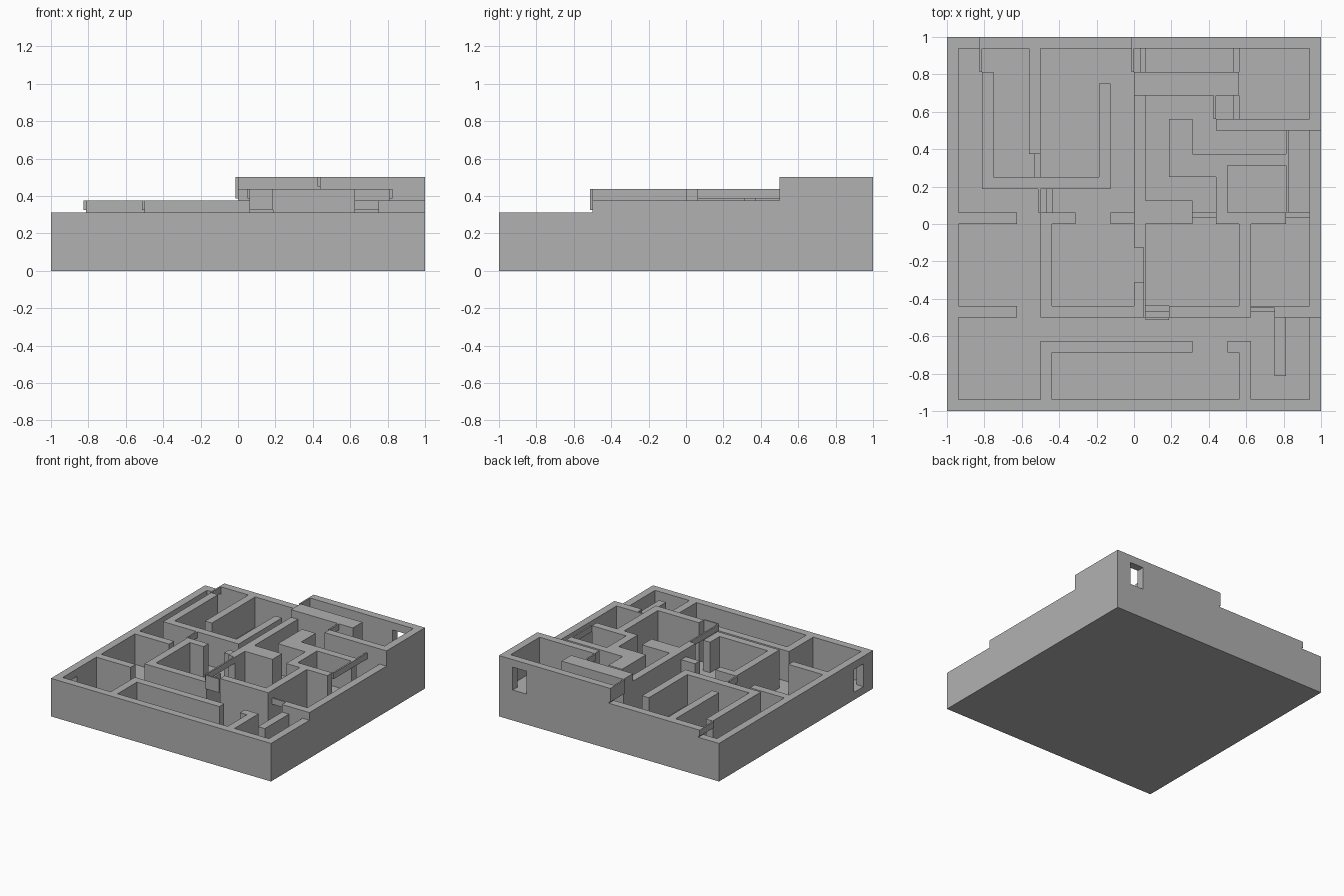
import bpy, bmesh
from mathutils import Vector

if "Cube" in bpy.data.objects:
    bpy.data.objects.remove(bpy.data.objects["Cube"], do_unlink=True)

UNIT = 1 / 16      # one wall thickness; the plan is 32 x 32 units
RISE = 4           # wall height above its floor, in units
THIN = 0.2         # gap below a hanging bar

grey = bpy.data.materials.new("stone_grey")
grey.use_nodes = True
grey.diffuse_color = (0.44, 0.44, 0.44, 1)
grey.node_tree.nodes["Principled BSDF"].inputs["Base Color"].default_value = grey.diffuse_color


def build(name, blocks):
    """Make one object from boxes given as (x0, y0, x1, y1, z0, z1) in plan units."""
    bm = bmesh.new()
    for x0, y0, x1, y1, z0, z1 in blocks:
        cube = bmesh.ops.create_cube(bm, size=1)
        size = Vector((x1 - x0, y1 - y0, z1 - z0))
        mid = Vector((x0 + x1 - 32, y0 + y1 - 32, z0 + z1)) / 2
        for v in cube["verts"]:
            v.co = Vector(a * b for a, b in zip(v.co, size)) + mid
            v.co *= UNIT
    mesh = bpy.data.meshes.new(name)
    bm.to_mesh(mesh)
    bm.free()
    mesh.materials.append(grey)
    bpy.context.collection.objects.link(bpy.data.objects.new(name, mesh))


def raised(level, plan):
    """Boxes standing on the ground up to the given height."""
    return [(*rect, 0, level) for rect in plan]


# Terraced floors, each one unit higher than the last
floors = [(0, 0, 32, 32, 0, 1), (9, 9, 31, 31, 0, 2), (8, 20, 31, 31, 0, 2),
          (17, 17, 31, 31, 0, 3), (25, 25, 31, 31, 0, 4)]
build("terraced_floor", floors)

# Half-height treads inside the doorways
build("treads_lower", raised(1.5, [(8.5, 17, 9, 19), (7.5, 20, 8, 22),
                                   (17, 8.5, 19, 9), (26, 8.5, 28, 9)]))
build("treads_middle", raised(2.5, [(16.5, 29, 17, 31), (21, 16.5, 23, 17),
                                    (29, 16.5, 31, 17)]))
build("treads_upper", raised(3.5, [(24.5, 29, 25, 31), (24.5, 25, 25, 27)]))

# Lowest walls, with the left window opening framed by a sill and a head
build("walls_lowest", raised(1 + RISE, [
    (0, 0, 32, 1), (0, 1, 1, 2), (0, 4, 1, 32), (0, 31, 3, 32), (31, 0, 32, 8),
    (1, 8, 6, 9), (1, 16, 6, 17), (8, 1, 9, 6), (8, 5, 21, 6),
    (24, 5, 26, 6), (25, 1, 26, 6), (28, 3, 29, 8)]))
build("side_window_head", [(0, 2, 1, 4, 4, 5)])

# Second terrace walls
build("walls_second", raised(2 + RISE, [
    (3, 31, 16, 32), (31, 8, 32, 24), (8, 8, 17, 9), (8, 8, 9, 17),
    (8, 16, 11, 17), (14, 16, 16, 17), (3, 19, 4, 29), (3, 19, 14, 20),
    (13, 19, 14, 28), (7, 22, 8, 31), (16, 9, 17, 11), (28, 8, 31, 9)]))

# Third terrace walls
build("walls_third", raised(3 + RISE, [
    (16, 14, 17, 27), (16, 16, 21, 18), (19, 20, 21, 25), (19, 20, 24, 22),
    (23, 16, 24, 22), (23, 21, 29, 22), (23, 16, 29, 17),
    (25, 8, 26, 17), (19, 8, 26, 9)]))

# Highest walls, with the back window opening
build("walls_highest", raised(4 + RISE, [
    (16, 27, 25, 29), (23, 24, 32, 25), (31, 24, 32, 32),
    (16, 31, 28, 32), (30, 31, 32, 32)]))
build("back_window_frame", [(28, 31, 30, 32, 0, 4), (28, 31, 30, 32, 7, 8)])

# Thin hanging bars where wall heights change across an opening
bars = [((2.8, 29, 3, 32), 1, 2), ((7.8, 17, 8, 19), 1, 2),
        ((17, 7.8, 19, 8), 1, 3), ((26, 8.8, 28, 9), 1, 2),
        ((16.8, 8, 17, 14), 2, 3), ((29, 17, 29.2, 24), 2, 3),
        ((15.8, 29, 16, 32), 2, 4), ((22.8, 25, 23, 27), 3, 4)]
build("hanging_bars", [(*rect, low + RISE + THIN, high + RISE) for rect, low, high in bars])
